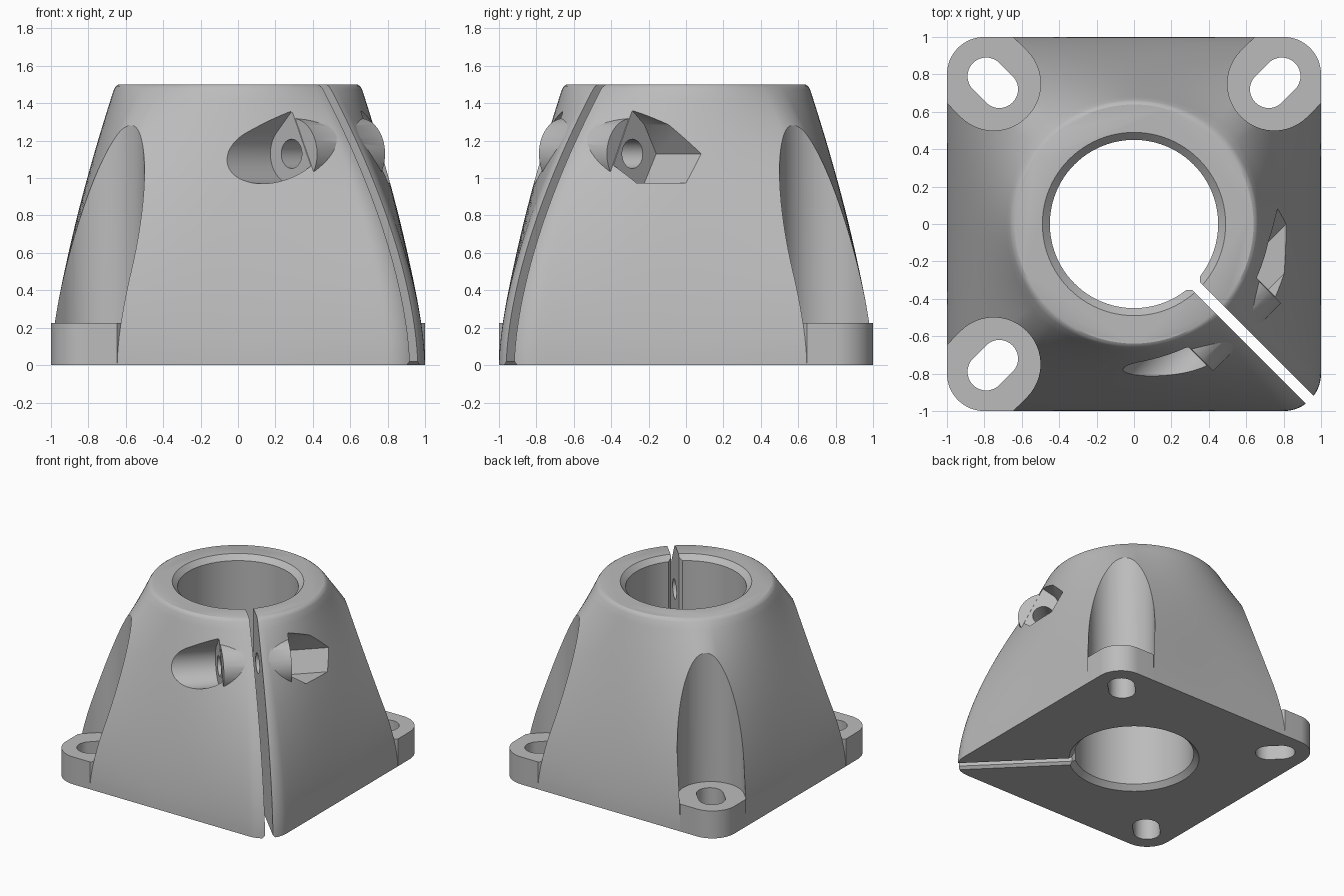
import bpy, bmesh
from math import sin, cos, pi, radians, atan2, hypot
from mathutils import Matrix, Vector

if "Cube" in bpy.data.objects:
    bpy.data.objects.remove(bpy.data.objects["Cube"])

HEIGHT, TOP_R, CORNER_R = 1.5, 0.655, 0.2

grey = bpy.data.materials.new("plain grey")
grey.use_nodes = True
grey.diffuse_color = (0.5, 0.5, 0.5, 1)
grey.node_tree.nodes["Principled BSDF"].inputs["Base Color"].default_value = (0.5, 0.5, 0.5, 1)


def loft(name, rings, matrix=Matrix()):
    """Closed solid through a stack of equal-length rings."""
    bm = bmesh.new()
    rows = [[bm.verts.new(p) for p in ring] for ring in rings]
    n = len(rows[0])
    for a, b in zip(rows, rows[1:]):
        for i in range(n):
            j = (i + 1) % n
            bm.faces.new((a[i], a[j], b[j], b[i]))
    bm.faces.new(rows[0][::-1])
    bm.faces.new(rows[-1])
    bmesh.ops.recalc_face_normals(bm, faces=bm.faces)
    mesh = bpy.data.meshes.new(name)
    bm.to_mesh(mesh)
    bm.free()
    mesh.transform(matrix)
    mesh.materials.append(grey)
    ob = bpy.data.objects.new(name, mesh)
    bpy.context.collection.objects.link(ob)
    return ob


def prism(name, pts, lo, hi, matrix=Matrix()):
    return loft(name, [[(x, y, z) for x, y in pts] for z in (lo, hi)], matrix)


def arc(cx, cy, r, start, end, n):
    return [(cx + r * cos(radians(start + (end - start) * i / n)),
             cy + r * sin(radians(start + (end - start) * i / n))) for i in range(n + 1)]


def circle(r, n=64):
    return arc(0, 0, r, 0, 360, n)[:-1]


def combine(ob, tool, operation="DIFFERENCE"):
    tool.hide_render = True
    mod = ob.modifiers.new("combine", "BOOLEAN")
    mod.operation, mod.solver, mod.object = operation, "EXACT", tool
    bpy.context.view_layer.objects.active = ob
    bpy.ops.object.modifier_apply(modifier=mod.name)
    bpy.data.objects.remove(tool)


def smooth(ob):
    bpy.ops.object.select_all(action="DESELECT")
    ob.select_set(True)
    bpy.context.view_layer.objects.active = ob
    bpy.ops.object.shade_smooth_by_angle(angle=radians(28))


def frame(x_axis, y_axis):
    x, y = Vector(x_axis).normalized(), Vector(y_axis).normalized()
    return Matrix((x, y, x.cross(y))).transposed().to_4x4()


# Body: rounded square foot flowing into a round collar
foot = []
inner = 1 - CORNER_R
for q in range(4):
    turn = Matrix.Rotation(q * pi / 2, 2)
    side = [(1, -inner + 2 * inner * i / 24) for i in range(24)]
    for p in side + arc(inner, inner, CORNER_R, 0, 90, 14)[:-1]:
        foot.append(turn @ Vector(p))


def body_ring(z, inset=0):
    ring = []
    for p in foot:
        a = atan2(p.y, p.x)
        r0 = hypot(p.x, p.y)
        power = 1.42 + 0.25 * sin(2 * a) ** 2
        r = r0 + (TOP_R - r0) * (z / HEIGHT) ** power - inset
        ring.append((r * cos(a), r * sin(a), z))
    return ring


rings = [body_ring(1.475 * i / 28) for i in range(29)]
rings += [body_ring(1.492, 0.005), body_ring(HEIGHT, 0.016)]
body = loft("clamp_body", rings)

# Clamp boss around the bolt, which runs across the split corner
bolt = frame((1, -1, 0), (0, 0, 1))
bolt = Matrix.Translation(Vector((1, -1, 0)).normalized() * 0.665 + Vector((0, 0, 1.13))) @ bolt
combine(body, prism("boss", circle(0.19), -0.257, 0.257, bolt), "UNION")

# Central bore with chamfered ends
profile = [(-0.04, 0.53), (0.04, 0.45), (HEIGHT - 0.04, 0.45), (HEIGHT + 0.04, 0.53)]
combine(body, loft("bore", [[(x, y, z) for x, y in circle(r, 96)] for z, r in profile]))

# Split, with eased inner edges and underside
diagonal = Matrix.Rotation(-pi / 4, 4, "Z")
combine(body, prism("split", [(0.2, -0.03), (1.6, -0.03), (1.6, 0.03), (0.2, 0.03)], -0.2, 1.7, diagonal))
combine(body, prism("split_ease", [(0.4, -0.1), (0.5, 0), (0.4, 0.1)], -0.2, 1.7, diagonal))
combine(body, prism("split_under", [(-0.07, -0.02), (0.07, -0.02), (0, 0.05)], 0.3, 1.6,
                    frame((1, 1, 0), (0, 0, 1))))

# Bolt hole, teardrop screw seat and hexagonal nut pocket
teardrop = arc(0, 0, 0.16, 135, 405, 40) + [(0, 0.226)]
nut = [(0.09, 0.156), (0, 0.23), (-0.09, 0.156), (-0.18, 0), (-0.09, -0.156), (0.09, -0.156), (0.18, 0)]
combine(body, prism("bolt_hole", circle(0.078, 40), -0.4, 0.4, bolt))
combine(body, prism("screw_seat", teardrop, 0.26, 1.0, bolt))
combine(body, prism("nut_pocket", nut, -1.0, -0.26, bolt))

# Three corner pockets, each filled at the bottom by a slotted mounting pad
for label, angle in (("back_left", 0), ("back_right", 90), ("front_right", 180)):
    turn = Matrix.Rotation(radians(angle), 4, "Z")
    pocket = arc(0.75, 0.75, 0.25, 135, 315, 36) + arc(1.3, 1.3, 0.25, -45, 135, 4)
    combine(body, prism("pocket", pocket, -0.2, 1.7, turn))
    outline = [(0.646, 1)] + arc(0.75, 0.75, 0.25, 135, 315, 36) + [(1, 0.646)]
    outline += arc(inner, inner, CORNER_R, 0, 90, 16)
    pad = prism(label + "_mounting_pad", outline, 0, 0.225, turn)
    slot = arc(0.72, 0.72, 0.1, 135, 315, 20) + arc(0.79, 0.79, 0.1, -45, 135, 20)
    combine(pad, prism("slot", slot, -0.2, 0.5, turn))
    smooth(pad)

smooth(body)
